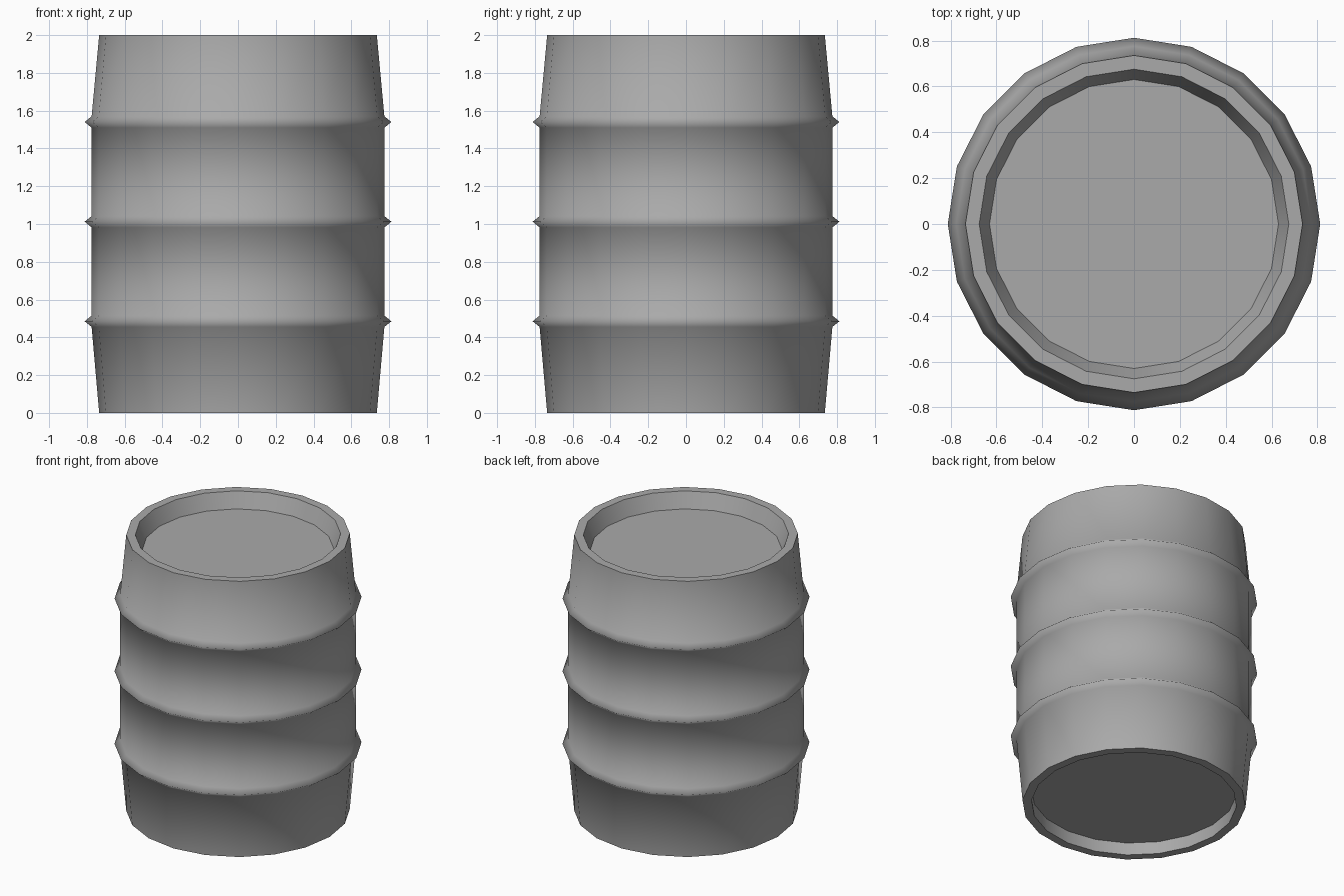
import bpy
import bmesh
from math import cos, sin, tau

cube = bpy.data.objects.get("Cube")
if cube:
    bpy.data.objects.remove(cube, do_unlink=True)

SIDES = 20
END_R, BODY_R, RIB_R = 0.735, 0.775, 0.812   # wall radii
RIB_HALF = 0.03
RIB_HEIGHTS = (0.485, 1.012, 1.54)

# Grey metal
metal = bpy.data.materials.new("grey_metal")
metal.use_nodes = True
grey = (0.4, 0.4, 0.4, 1)
metal.diffuse_color = grey
metal.node_tree.nodes["Principled BSDF"].inputs["Base Color"].default_value = grey

# Profile from bottom lid to top lid: (radius, height, crisp edge)
profile = [(0.675, 0.09, True), (0.675, 0, True), (END_R, 0, True)]
for z in RIB_HEIGHTS:
    profile += [(BODY_R, z - RIB_HALF, False), (RIB_R, z, False), (BODY_R, z + RIB_HALF, False)]
profile += [(END_R, 2, True), (0.675, 2, True), (0.63, 1.89, True)]

# Barrel body: rings joined into walls, closed by a recessed lid at each end
bm = bmesh.new()
rings = [[bm.verts.new((r * cos(tau * i / SIDES), r * sin(tau * i / SIDES), z))
          for i in range(SIDES)] for r, z, _ in profile]
for low, high in zip(rings, rings[1:]):
    for i in range(SIDES):
        j = (i + 1) % SIDES
        bm.faces.new((low[i], low[j], high[j], high[i]))
bm.faces.new(rings[0][::-1])
bm.faces.new(rings[-1])
bmesh.ops.recalc_face_normals(bm, faces=bm.faces)

# Smooth walls with crisp rim and lid edges
for face in bm.faces:
    face.smooth = True
for ring, (_, _, crisp) in zip(rings, profile):
    if crisp:
        for i in range(SIDES):
            bm.edges.get((ring[i], ring[(i + 1) % SIDES])).smooth = False

mesh = bpy.data.meshes.new("barrel")
bm.to_mesh(mesh)
bm.free()
mesh.materials.append(metal)
barrel = bpy.data.objects.new("barrel", mesh)
bpy.context.collection.objects.link(barrel)
